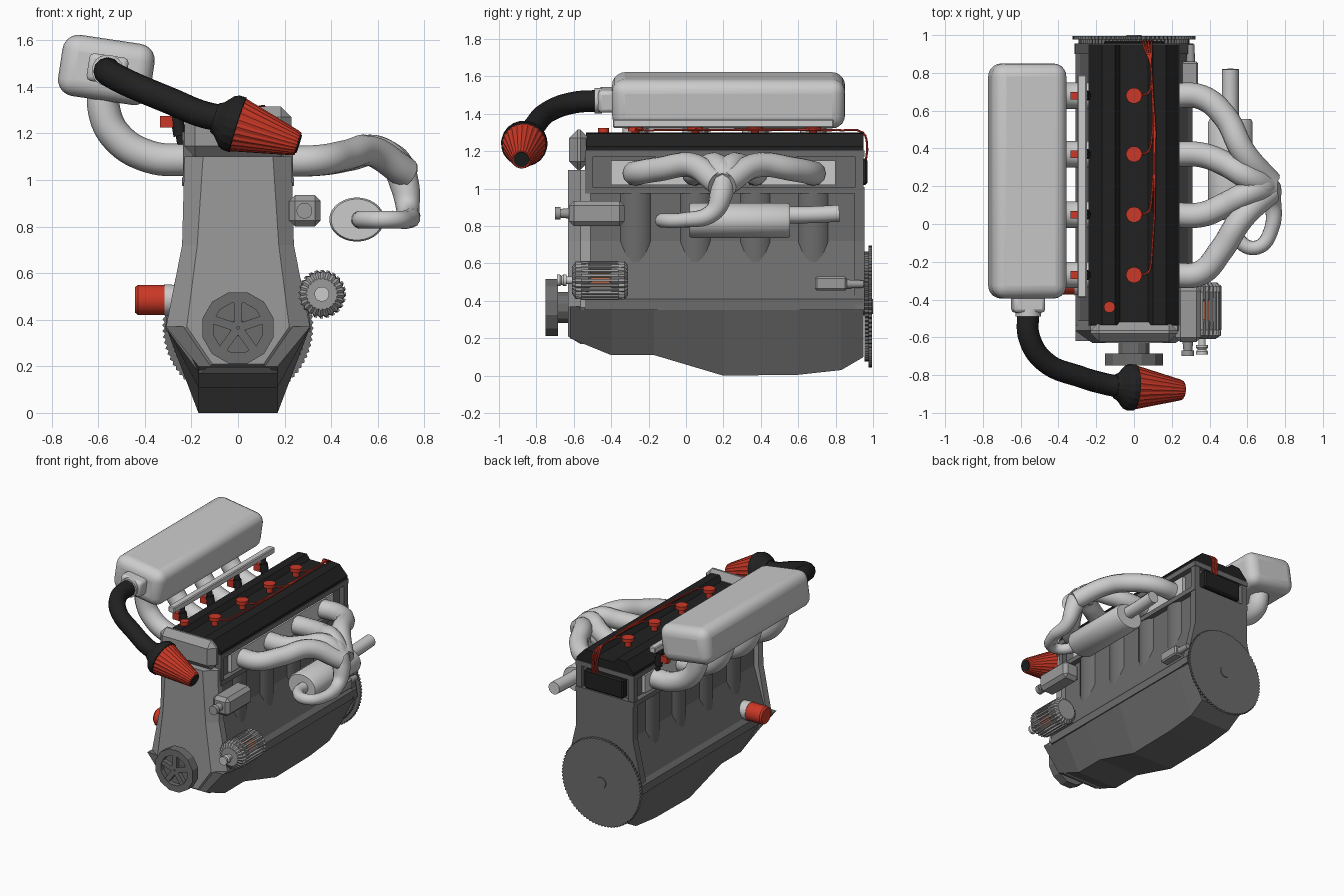
import bpy, bmesh, math
from mathutils import Vector, Matrix

if "Cube" in bpy.data.objects:
    bpy.data.objects.remove(bpy.data.objects["Cube"])

def mat(name, c):
    m = bpy.data.materials.new(name)
    m.diffuse_color = (*c, 1)
    m.use_nodes = True
    m.node_tree.nodes["Principled BSDF"].inputs["Base Color"].default_value = m.diffuse_color
    return m
RED, BLACK = mat("red", (.6, .04, .02)), mat("black", (.015, .015, .015))
DARK, MID = mat("dark_grey", (.15, .15, .15)), mat("mid_grey", (.33, .33, .33))
COPPER = mat("copper", (.5, .15, .07))
PORTS = [.68, .37, .05, -.27]
smooth = []

def add(name, me, m=None, soft=False):
    o = bpy.data.objects.new(name, me)
    bpy.context.collection.objects.link(o)
    if m:
        me.materials.clear()
        me.materials.append(m)
    if soft:
        smooth.append(o)
    return o

def loft(name, rings, m=None, soft=False, closed=False):
    # skin a row of equal-length rings, capped or closed end to end
    bm = bmesh.new()
    R = [[bm.verts.new(p) for p in r] for r in rings]
    n = len(R[0])
    for a, b in list(zip(R, R[1:])) + ([(R[-1], R[0])] if closed else []):
        for i in range(n):
            bm.faces.new((a[i], a[(i + 1) % n], b[(i + 1) % n], b[i]))
    if not closed:
        bm.faces.new(R[0])
        bm.faces.new(R[-1])
    bmesh.ops.recalc_face_normals(bm, faces=bm.faces)
    me = bpy.data.meshes.new(name)
    bm.to_mesh(me)
    bm.free()
    return add(name, me, m, soft)

def mirror(half):
    return half + [(-x, z) for x, z in reversed(half)]

def prism_y(name, pts, y0, y1, m=None):
    return loft(name, [[(x, y, z) for x, z in pts] for y in (y0, y1)], m)

def box(name, x0, x1, y0, y1, z0, z1, m=None, bevel=0, seg=1, tilt=0):
    c = Vector((x0 + x1, y0 + y1, z0 + z1)) / 2
    bm = bmesh.new()
    bmesh.ops.create_cube(bm, size=1, matrix=Matrix.Diagonal((x1 - x0, y1 - y0, z1 - z0, 1)))
    me = bpy.data.meshes.new(name)
    bm.to_mesh(me)
    bm.free()
    o = add(name, me, m, seg > 1)
    o.location, o.rotation_euler = c, (0, tilt, 0)
    if bevel:
        b = o.modifiers.new("bevel", 'BEVEL')
        b.width, b.segments = bevel, seg
    return o

def lathe(name, base, d, prof, n=24, m=None, soft=True, closed=False, pleat=0, flat=1):
    # turn a (distance, radius) profile around direction d; pleat makes ribs
    q = Vector(d).to_track_quat('Z', 'Y')
    rings = []
    for h, r in prof:
        rings.append([])
        for i in range(n):
            a, s = 2 * math.pi * (i + .5) / n, r * (1 - pleat * (i % 2))
            rings[-1].append(Vector(base) + q @ Vector((s * math.cos(a), s * math.sin(a) * flat, h)))
    return loft(name, rings, m, soft and not pleat, closed)

def tube(name, pts, r, m=None, radii=None, res=8, seg=4):
    cu = bpy.data.curves.new(name, 'CURVE')
    cu.dimensions, cu.bevel_depth = '3D', r
    cu.bevel_resolution, cu.resolution_u, cu.use_fill_caps = seg, res, True
    sp = cu.splines.new('BEZIER')
    sp.bezier_points.add(len(pts) - 1)
    for i, p in enumerate(pts):
        b = sp.bezier_points[i]
        b.co, b.handle_left_type, b.handle_right_type = p, 'AUTO', 'AUTO'
        b.radius = radii[i] if radii else 1
    t = bpy.data.objects.new("temp", cu)
    bpy.context.collection.objects.link(t)
    dg = bpy.context.evaluated_depsgraph_get()
    me = bpy.data.meshes.new_from_object(t.evaluated_get(dg))
    bpy.data.objects.remove(t)
    return add(name, me, m, True)

# Engine block, bore bulges and oil pan
prism_y("engine_block", mirror([(.31, .35), (.31, .41), (.285, .44), (.2, .72), (.2, .99)]), -.54, .95, DARK)
prism_y("rear_flange", mirror([(.315, .35), (.3, .44), (.235, .72), (.235, .99)]), .9, .955, DARK)
for y in PORTS:
    for s in (1, -1):
        lathe("bore_bulge", (s * .125, y, .45), (0, 0, 1), [(0, .11), (.53, .11)], 20, DARK)
pan = [(-.62, .2), (-.4, .11), (-.17, .11), (.2, 0), (.6, .005), (.83, .03), (.95, .1)]
loft("oil_pan", [[(.31, y, .37), (.17, y, z), (-.17, y, z), (-.31, y, .37)] for y, z in pan], DARK)

# Timing cover with chamfered front
outer = mirror([(.165, .17), (.31, .365), (.24, .72), (.23, 1.1)])
inner = mirror([(.11, .21), (.22, .37), (.175, .72), (.15, 1.1)])
loft("timing_cover", [[(x, y, z) for x, z in p] for y, p in ((-.51, outer), (-.565, outer), (-.63, inner))], MID)
box("timing_cover_top", -.23, .23, -.625, -.52, 1.1, 1.315, MID, .045)

# Cylinder head: core, frame rails and corner posts
box("cylinder_head", -.2, .2, -.53, .92, .98, 1.2, DARK)
for z0, z1 in ((.975, 1.01), (1.17, 1.205)):
    box("head_rail", -.24, .24, -.54, .955, z0, z1, DARK)
for s in (1, -1):
    for y0, y1 in ((-.54, -.5), (.905, .95)):
        box("head_post", s * .215 - .022, s * .215 + .022, y0, y1, .98, 1.2, DARK)
    box("port_flange", s * .21 - .015, s * .21 + .015, -.4, .8, 1.02, 1.15)

# Valve cover, plug caps and ignition leads
prism_y("valve_cover", mirror([(.235, 1.2), (.235, 1.225), (.17, 1.295), (.1, 1.3), (.075, 1.265)]), -.535, .95, BLACK)
for i, y in enumerate(PORTS):
    lathe("plug_cap", (0, y, 1.25), (0, 0, 1), [(0, .022), (.055, .022), (.055, .042), (.08, .042)], 16, RED)
    x = .092 - i * .014
    tube("ignition_lead", [(.02, y, 1.315), (.07, y + .01, 1.315), (.09, y + .05, 1.312), (.09, .84, 1.312),
                           (x, .945, 1.3), (x, .968, 1.24), (x, .96, 1.14)], .006, RED, res=3, seg=1)
lathe("oil_cap", (-.13, -.44, 1.27), (0, 0, 1), [(0, .03), (.055, .03)], 16, RED)
box("ignition_coil", -.16, .16, .91, .97, 1.02, 1.16, BLACK, .01)

# Flywheel with ring-gear teeth
lathe("flywheel", (0, .955, .37), (0, 1, 0), [(0, .295), (.022, .295), (.022, .325), (.04, .325)], 160, DARK, pleat=.03)
lathe("flywheel_hub", (0, .9, .37), (0, 1, 0), [(0, .06), (.1, .04)], 16, DARK)

# Crank pulley
c = (0, -.75, .365)
lathe("pulley_rim", c, (0, 1, 0), [(0, .11), (0, .158), (.065, .158), (.065, .11)], 12, DARK, False, True)
lathe("pulley_web", (0, -.715, .365), (0, 1, 0), [(0, .115), (.03, .115)], 12, DARK, False)
lathe("pulley_hub", (0, -.735, .365), (0, 1, 0), [(0, .03), (.04, .04), (.05, .085), (.12, .085)], 12, DARK, False)
for k in range(5):
    a = math.pi / 2 + k * math.tau / 5
    o = box("pulley_spoke", -.06, .06, -.745, -.71, -.018, .018, DARK)
    o.location = (.065 * math.cos(a), -.728, .365 + .065 * math.sin(a))
    o.rotation_euler = (0, -a, 0)

# Intake plenum and runners
box("intake_plenum", -.765, -.365, -.395, .85, 1.34, 1.605, None, .07, 5, math.radians(8.5))
box("plenum_neck", -.645, -.475, -.47, -.37, 1.415, 1.535, None, .02, 2, math.radians(8.5))
lathe("neck_collar", (-.56, -.49, 1.47), (0, 1, 0), [(0, .068), (.04, .068)], 20)
for y in PORTS:
    tube("intake_runner", [(-.19, y, 1.085), (-.38, y, 1.1), (-.52, y, 1.185), (-.575, y, 1.3), (-.57, y, 1.42)], .07)

# Fuel rail and injectors
box("fuel_rail", -.3, -.25, -.39, .79, 1.325, 1.37, None, .006)
for y in PORTS:
    lathe("injector", (-.24, y, 1.13), (-.035, 0, .21), [(0, .018), (.06, .018), (.06, .028), (.16, .028), (.16, .02), (.2, .02)], 12, BLACK)
    box("injector_plug", -.335, -.28, y - .02, y + .02, 1.225, 1.275, RED)

# Air hose and cone filter
tube("air_hose", [(-.56, -.46, 1.47), (-.555, -.6, 1.46), (-.47, -.73, 1.415), (-.28, -.81, 1.335),
                  (-.16, -.845, 1.285), (-.06, -.865, 1.262)], .058, BLACK)
axis = Vector((.27, -.015, -.085))
f = Vector((-.1, -.86, 1.268))
lathe("filter_collar", f, axis, [(0, .065), (.02, .075), (.055, .115), (.075, .124), (.105, .124), (.11, .1)], 20, BLACK, False)
lathe("filter_cone", f, axis, [(.1, .12), (.36, .056), (.375, .05)], 48, RED, pleat=.04)
lathe("filter_tip", f, axis, [(.36, .045), (.38, .042)], 16, BLACK)

# Exhaust manifold: four primaries into a collector and downpipe
runs = [[(.19, .68), (.36, .67), (.48, .57), (.58, .38), (.72, .22)],
        [(.19, .37), (.36, .365), (.48, .32), (.6, .25), (.72, .2)],
        [(.19, .05), (.36, .05), (.48, .1), (.6, .16), (.72, .19)],
        [(.19, -.27), (.35, -.26), (.46, -.14), (.57, .03), (.72, .17)]]
for p in runs:
    tube("exhaust_primary", [(x, y, z) for (x, y), z in zip(p, (1.08, 1.085, 1.105, 1.125, 1.03))], .066)
tube("downpipe", [(.58, .2, 1.12), (.67, .195, 1.08), (.715, .19, .98), (.73, .14, .87), (.73, -.02, .832),
                  (.65, -.125, .83), (.55, -.08, .83), (.52, .06, .83)], .07, radii=[.9, 1, .9, .7, .57, .55, .55, .55])
lathe("muffler", (.51, .02, .83), (0, 1, 0), [(0, .11), (.015, .118), (.52, .118), (.535, .11)], 32, flat=.8)
tube("tail_pipe", [(.51, .5, .86), (.51, .65, .86), (.51, .82, .868)], .045)

# Alternator: copper core, ribbed shell, pulley
a = (.36, -.61, .51)
lathe("alternator_core", a, (0, 1, 0), [(.02, .085), (.28, .085)], 24, COPPER)
for h in (0, .19):
    lathe("alternator_shell", a, (0, 1, 0), [(h, .07), (h + .02, .1), (h + .09, .104), (h + .11, .08)], 48, MID, pleat=.1)
for k in range(24):
    t = k * math.tau / 24
    o = box("alternator_fin", -.012, .012, -.1, .1, -.006, .006, MID)
    o.location = (.36 + .092 * math.cos(t), -.46, .51 + .092 * math.sin(t))
    o.rotation_euler = (0, -t, 0)
lathe("alternator_pulley", (.36, -.69, .51), (0, 1, 0), [(0, .032), (.015, .032), (.025, .024), (.035, .032), (.05, .032), (.05, .02), (.1, .02)], 16)
box("alternator_bracket", .24, .34, -.52, -.4, .44, .5, DARK)

# Water pump and starter on the right side
box("pump_body", .22, .355, -.625, -.33, .8, .935, MID, .025)
lathe("pump_nozzle", (.285, -.7, .868), (0, 1, 0), [(0, .034), (.03, .034), (.03, .024), (.09, .03)], 16, MID)
box("starter_body", .24, .34, .69, .86, .455, .53, MID, .01)
lathe("starter_shaft", (.3, .85, .49), (0, 1, 0), [(0, .025), (.1, .02)], 12, MID)

# Oil filter on the left side
lathe("oil_filter", (-.3, -.31, .485), (-1, 0, 0), [(0, .065), (.13, .065), (.142, .055)], 24, RED)
lathe("oil_filter_seat", (-.2, -.31, .485), (-1, 0, 0), [(0, .06), (.115, .068)], 24)

# Smooth shading on the round parts
bpy.ops.object.select_all(action='DESELECT')
for o in smooth:
    o.select_set(True)
bpy.context.view_layer.objects.active = smooth[0]
bpy.ops.object.shade_smooth_by_angle(angle=math.radians(35))
